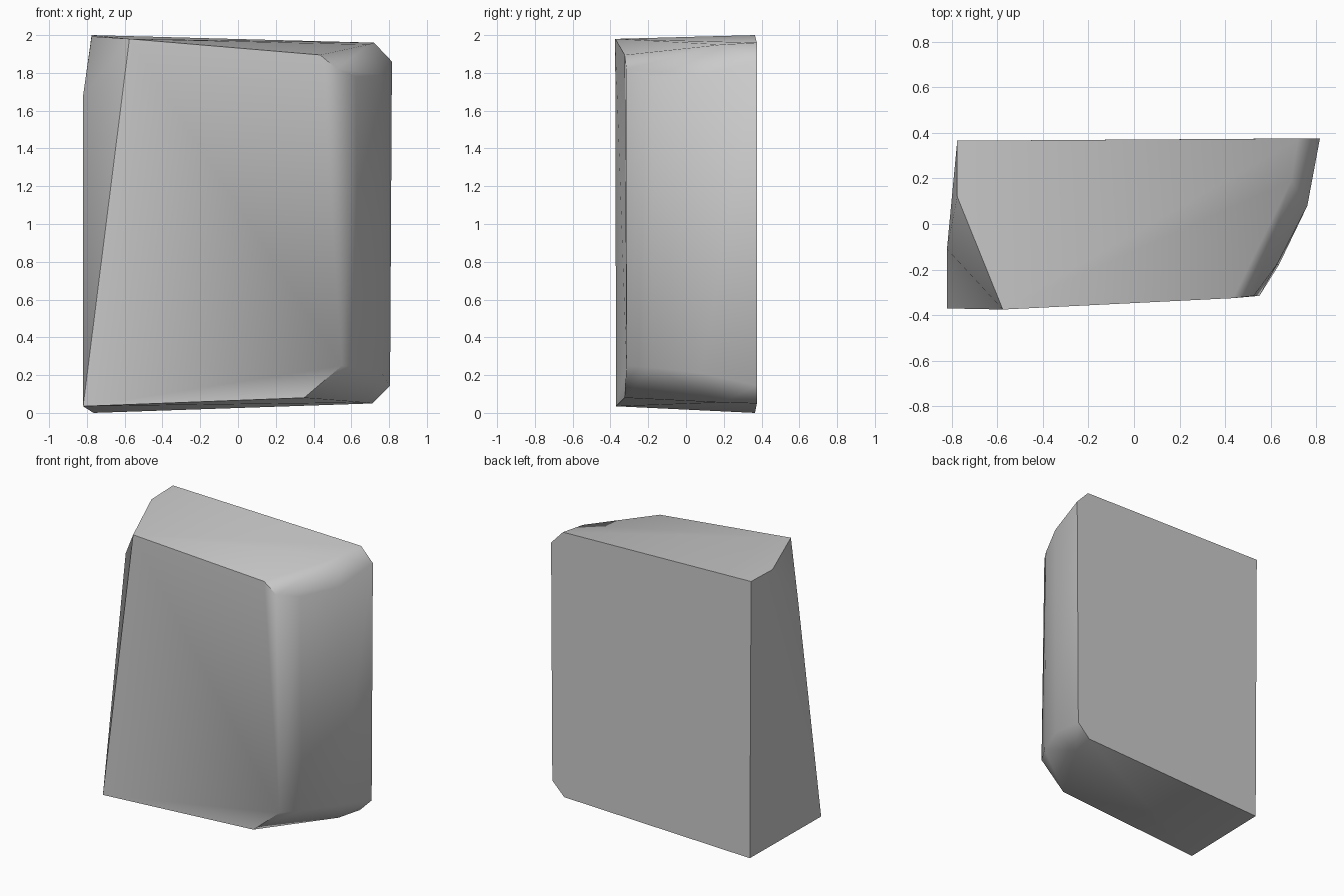
import bpy
import bmesh
import math

# Remove the default cube
default_cube = bpy.data.objects.get("Cube")
if default_cube:
    bpy.data.objects.remove(default_cube, do_unlink=True)


def make_material(name, colour):
    material = bpy.data.materials.new(name)
    material.use_nodes = True
    material.diffuse_color = colour
    shader = material.node_tree.nodes["Principled BSDF"]
    shader.inputs["Base Color"].default_value = colour
    return material


def hull_object(name, points, material, smooth_angle):
    """Wrap a tight faceted skin around the corner points."""
    bm = bmesh.new()
    for point in points:
        bm.verts.new(point)
    result = bmesh.ops.convex_hull(bm, input=bm.verts[:])
    inside = [v for v in result["geom_interior"] if isinstance(v, bmesh.types.BMVert)]
    bmesh.ops.delete(bm, geom=inside, context="VERTS")
    bmesh.ops.dissolve_limit(bm, angle_limit=math.radians(1.5),
                             verts=bm.verts[:], edges=bm.edges[:])
    bmesh.ops.recalc_face_normals(bm, faces=bm.faces[:])
    mesh = bpy.data.meshes.new(name)
    bm.to_mesh(mesh)
    bm.free()
    mesh.materials.append(material)
    block = bpy.data.objects.new(name, mesh)
    bpy.context.collection.objects.link(block)
    bpy.ops.object.select_all(action="DESELECT")
    block.select_set(True)
    bpy.context.view_layer.objects.active = block
    bpy.ops.object.shade_smooth_by_angle(angle=math.radians(smooth_angle))
    return block


# Rounded side: each station gives depth, then (x, z) of the low and high ends
rounded_side = [
    (-0.315, (0.55, 0.25), (0.525, 1.82)),
    (-0.18, (0.635, 0.24), (0.625, 1.78)),
    (0.08, (0.76, 0.21), (0.76, 1.79)),
    (0.375, (0.805, 0.145), (0.815, 1.86)),
]

# Inner rim of the bevel where it meets the base and the top
bevel_rim = [
    (-0.325, (0.35, 0.08), (0.435, 1.895)),
    (0.19, (0.67, 0.055), (0.69, 1.95)),
    (0.375, (0.71, 0.05), (0.72, 1.96)),
]

corners = []
for depth, low, high in rounded_side + bevel_rim:
    for x, z in (low, high):
        corners.append((x, depth, z))

# Flat side: back edge, front foot and the slanted corner cut
flat_back_edge = [(-0.765, 0.365, 0.0), (-0.775, 0.365, 2.0)]
front_foot = (-0.82, -0.37, 0.035)
corner_cut = [(-0.575, -0.375, 1.98), (-0.82, -0.11, 1.68), (-0.775, 0.12, 1.993)]
corners += flat_back_edge + [front_foot] + corner_cut

stone = make_material("stone grey", (0.6, 0.6, 0.6, 1.0))
hull_object("stone_block", corners, stone, 48)
